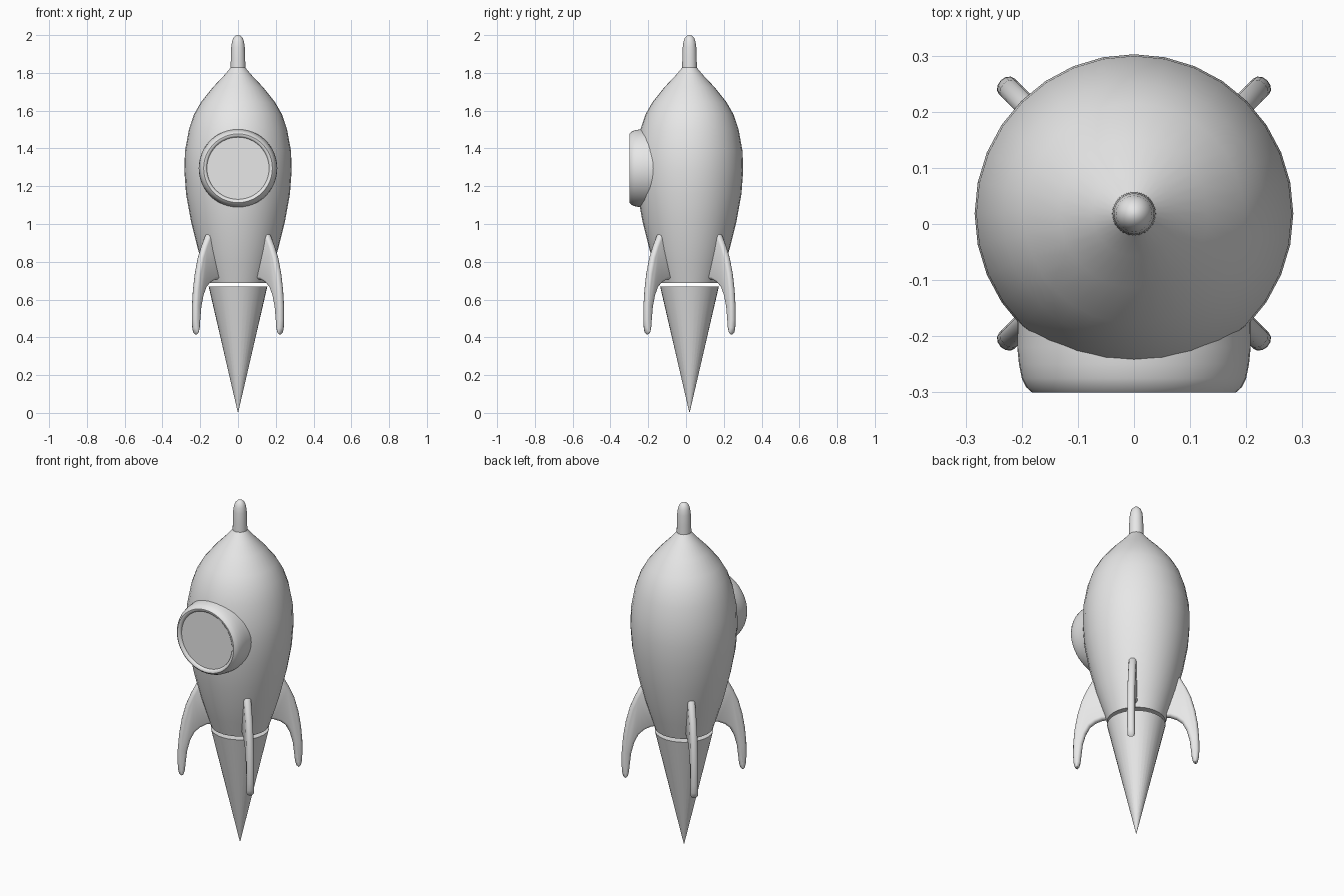
import bpy, bmesh, math
from mathutils import Matrix, Vector

if "Cube" in bpy.data.objects:
    bpy.data.objects.remove(bpy.data.objects["Cube"])

AXIS_Y = 0.0185
grey = bpy.data.materials.new("light grey")
grey.diffuse_color = (0.8, 0.8, 0.8, 1)
grey.use_nodes = True
grey.node_tree.nodes["Principled BSDF"].inputs["Base Color"].default_value = grey.diffuse_color


def finish(bm, name, sharp=40):
    """Smooth-shade with sharp edges kept, and return the mesh."""
    bmesh.ops.recalc_face_normals(bm, faces=bm.faces)
    for f in bm.faces:
        f.smooth = True
    for e in bm.edges:
        if len(e.link_faces) == 2 and e.calc_face_angle() > math.radians(sharp):
            e.smooth = False
    mesh = bpy.data.meshes.new(name)
    bm.to_mesh(mesh)
    bm.free()
    mesh.materials.append(grey)
    return mesh


def add(name, mesh, matrix):
    ob = bpy.data.objects.new(name, mesh)
    ob.matrix_world = matrix
    bpy.context.collection.objects.link(ob)
    return ob


def bridge(bm, a, b):
    n = len(a)
    for i in range(n):
        j = (i + 1) % n
        bm.faces.new((a[i], a[j], b[j], b[i]))


def lathe(name, profile, matrix, sides=32):
    """Revolve (radius, height) points around z and cap both ends."""
    bm = bmesh.new()
    rings = [[bm.verts.new((r * math.cos(2 * math.pi * i / sides),
                            r * math.sin(2 * math.pi * i / sides), h))
              for i in range(sides)] for r, h in profile]
    for a, b in zip(rings, rings[1:]):
        bridge(bm, a, b)
    bm.faces.new(rings[0])
    bm.faces.new(rings[-1])
    return add(name, finish(bm, name), matrix)


centre = Matrix.Translation((0, AXIS_Y, 0))

# Hull
lathe("hull", [(0.155, 0.688), (0.185, 0.78), (0.212, 0.866), (0.249, 1.015),
               (0.275, 1.158), (0.284, 1.28), (0.281, 1.385), (0.26, 1.50),
               (0.233, 1.58), (0.196, 1.645), (0.132, 1.725), (0.075, 1.785),
               (0.037, 1.83)], centre)

# Exhaust flame: a cone pointing down, just below the hull
lathe("flame", [(0.0005, 0.0), (0.155, 0.668)], centre)

# Nose tip
lathe("nose_tip", [(0.039, 1.825), (0.038, 1.88), (0.036, 1.935), (0.032, 1.965),
                   (0.025, 1.984), (0.014, 1.996), (0.004, 2.0)], centre, 24)

# Porthole on the front: rounded rim and flat glass
face_front = Matrix.Translation((0, 0, 1.295)) @ Matrix.Rotation(math.pi / 2, 4, 'X')
lathe("porthole_rim", [(0.207, 0.10), (0.208, 0.22), (0.205, 0.25), (0.200, 0.275),
                       (0.192, 0.291), (0.182, 0.300), (0.173, 0.299),
                       (0.166, 0.293), (0.164, 0.284)], face_front, 48)
lathe("porthole_glass", [(0.165, 0.278), (0.165, 0.286)], face_front, 48)

# Fins: curved outline (radius, z), rounded through the thickness
outline = [Vector(p) for p in [
    (0.10, 0.85), (0.20, 0.985), (0.236, 0.94), (0.265, 0.885), (0.2915, 0.824),
    (0.314, 0.74), (0.328, 0.654), (0.335, 0.57), (0.336, 0.495), (0.333, 0.45),
    (0.327, 0.425), (0.315, 0.415), (0.303, 0.425), (0.296, 0.45), (0.292, 0.49),
    (0.284, 0.56), (0.268, 0.62), (0.245, 0.665), (0.215, 0.69), (0.18, 0.705),
    (0.10, 0.71)]]
count = len(outline)
inward = []
for i in range(count):
    before = (outline[i] - outline[i - 1]).normalized()
    after = (outline[(i + 1) % count] - outline[i]).normalized()
    d = (before + after).normalized()
    inward.append(Vector((d.y, -d.x)))

bm = bmesh.new()
rings = []
for deg in range(-90, 91, 30):
    a = math.radians(deg)
    ring = []
    for p, n in zip(outline, inward):
        q = p + n * 0.016 * (1 - math.cos(a))
        ring.append(bm.verts.new((q.x, 0.02 * math.sin(a), q.y)))
    rings.append(ring)
for a, b in zip(rings, rings[1:]):
    bridge(bm, a, b)
bm.faces.new(rings[0])
bm.faces.new(rings[-1])
fin_mesh = finish(bm, "fin", 50)

for k, side in enumerate(["back_right", "back_left", "front_left", "front_right"]):
    turn = Matrix.Rotation(math.radians(45 + 90 * k), 4, 'Z')
    add("fin_" + side, fin_mesh, centre @ turn)
